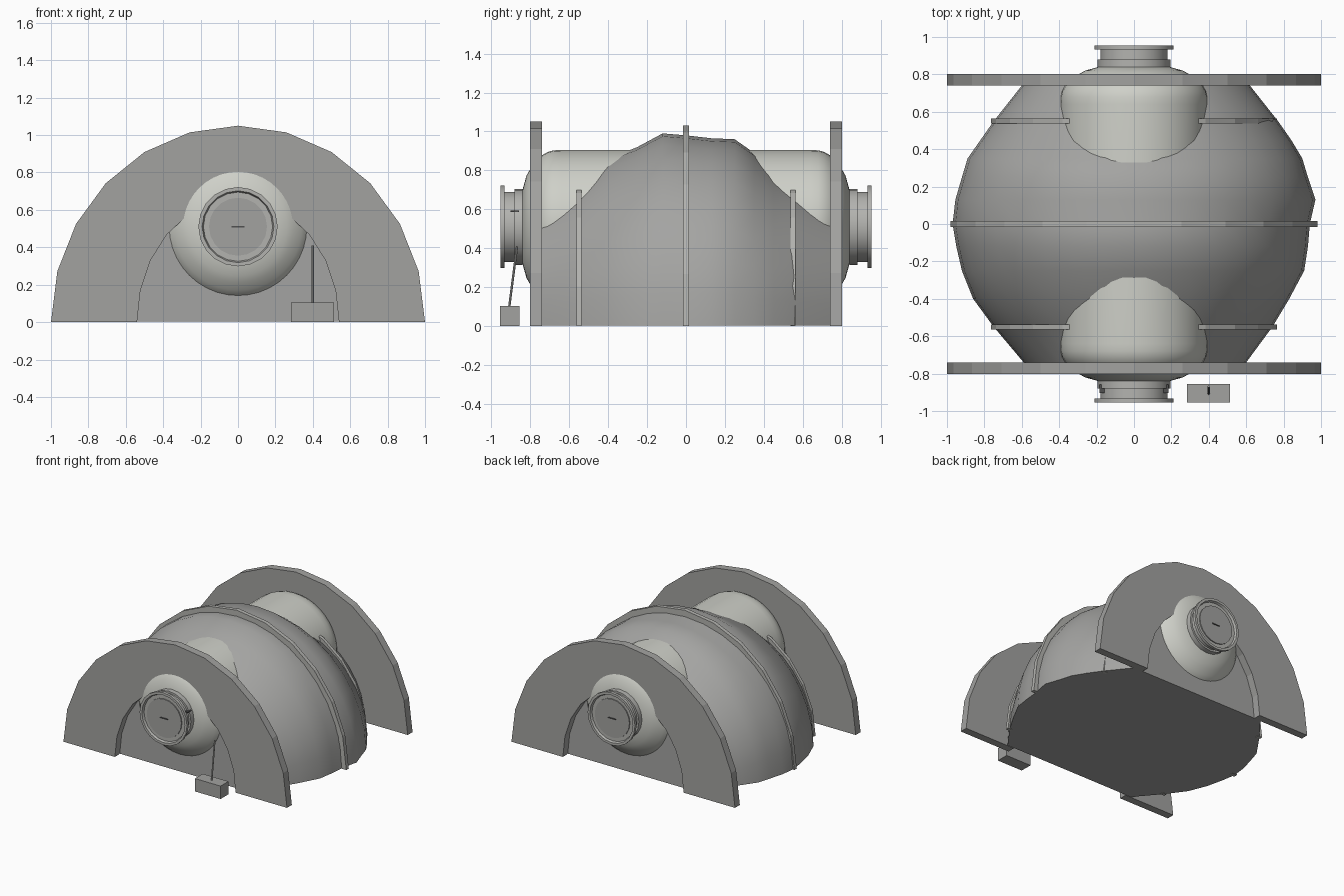
import bpy, bmesh, math
from mathutils import Vector

cube = bpy.data.objects.get("Cube")
if cube:
    bpy.data.objects.remove(cube)

AXIS_Z = 0.51      # height of the tank axis


def material(name, r, g, b):
    m = bpy.data.materials.new(name)
    m.use_nodes = True
    m.diffuse_color = (r, g, b, 1)
    m.node_tree.nodes["Principled BSDF"].inputs["Base Color"].default_value = (r, g, b, 1)
    return m


CONCRETE = material("grey concrete", 0.36, 0.36, 0.35)
SOIL = material("grey soil", 0.37, 0.37, 0.36)
SHELL = material("pale shell", 0.62, 0.63, 0.58)
METAL = material("rib metal", 0.45, 0.45, 0.43)
DARK = material("dark slot", 0.08, 0.08, 0.08)


def finish(name, bm, mat, smooth=None):
    bmesh.ops.recalc_face_normals(bm, faces=bm.faces)
    me = bpy.data.meshes.new(name)
    bm.to_mesh(me)
    bm.free()
    ob = bpy.data.objects.new(name, me)
    bpy.context.collection.objects.link(ob)
    me.materials.append(mat)
    if smooth:
        bpy.ops.object.select_all(action='DESELECT')
        ob.select_set(True)
        bpy.context.view_layer.objects.active = ob
        bpy.ops.object.shade_smooth_by_angle(angle=math.radians(smooth))
    return ob


def lathe(name, profile, mat, sides, smooth=None):
    """Turn (y, radius) points around the tank axis."""
    bm = bmesh.new()
    verts = [bm.verts.new((r, y, AXIS_Z)) for y, r in profile]
    edges = [bm.edges.new(p) for p in zip(verts, verts[1:])]
    bmesh.ops.spin(bm, geom=verts + edges, cent=(0, 0, AXIS_Z), axis=(0, 1, 0),
                   angle=math.tau, steps=sides)
    bmesh.ops.remove_doubles(bm, verts=bm.verts, dist=0.0005)
    return finish(name, bm, mat, smooth)


def hoop(name, y, thick, outer, inner, mat, n=12):
    """Half-round arch between two ellipses, standing on the ground."""
    bm = bmesh.new()
    rows = []
    for rx, rz in (outer, inner):
        rows.append([bm.verts.new((rx * math.cos(math.pi * i / n), y - thick / 2,
                                   rz * math.sin(math.pi * i / n))) for i in range(n + 1)])
    a, b = rows
    faces = [bm.faces.new((a[i], a[i + 1], b[i + 1], b[i])) for i in range(n)]
    ext = bmesh.ops.extrude_face_region(bm, geom=faces, use_keep_orig=True)
    bmesh.ops.translate(bm, vec=(0, thick, 0),
                        verts=[v for v in ext["geom"] if isinstance(v, bmesh.types.BMVert)])
    return finish(name, bm, mat)


def box(name, centre, size, mat):
    bm = bmesh.new()
    bmesh.ops.create_cube(bm, size=1)
    bmesh.ops.scale(bm, vec=size, verts=bm.verts)
    bmesh.ops.translate(bm, vec=centre, verts=bm.verts)
    return finish(name, bm, mat)


def rod(name, p, q, radius, mat):
    p, q = Vector(p), Vector(q)
    bm = bmesh.new()
    bmesh.ops.create_cone(bm, cap_ends=True, segments=8, radius1=radius, radius2=radius,
                          depth=(q - p).length)
    turn = (q - p).to_track_quat('Z', 'Y').to_matrix()
    bmesh.ops.rotate(bm, cent=(0, 0, 0), matrix=turn, verts=bm.verts)
    bmesh.ops.translate(bm, vec=(p + q) / 2, verts=bm.verts)
    return finish(name, bm, mat, 40)


# Earth mound: uneven half-ellipses (y, right width, left width, height)
SECTIONS = [(-.74, .59, .60, .64), (-.55, .75, .74, .74), (-.40, .86, .83, .86),
            (-.25, .92, .91, .92), (-.12, .95, .93, .99), (0, .97, .94, .98),
            (.13, .955, .97, .965), (.25, .92, .93, .96), (.35, .89, .90, .89),
            (.45, .82, .84, .80), (.55, .75, .77, .74), (.74, .60, .62, .64)]
bm = bmesh.new()
N = 18
rings = []
for y, right, left, h in SECTIONS:
    ring = []
    for i in range(N + 1):
        t = math.pi * i / N
        c, s = math.cos(t), math.sin(t)
        ring.append(bm.verts.new(((left if c > 0 else right) * c, y, max(h * s, 0.003))))
    rings.append(ring)
for a, b in zip(rings, rings[1:]):
    for i in range(N):
        bm.faces.new((a[i], a[i + 1], b[i + 1], b[i]))
    bm.faces.new((a[0], b[0], b[N], a[N]))
bm.faces.new(rings[0])
bm.faces.new(rings[-1])
finish("earth_mound", bm, SOIL, 35)

# Buried tank with domed ends
half = [(.64, .395), (.68, .393), (.71, .385), (.74, .368), (.77, .34), (.80, .297),
        (.82, .262), (.84, .19), (.848, .1), (.85, 0)]
lathe("tank", [(-y, r) for y, r in reversed(half)] + half, SHELL, 40, 40)

# End walls, ribs and docking ports
for s, end in ((-1, "front"), (1, "back")):
    hoop(end + "_wall", s * 0.771, 0.062, (1, 1.05), (0.54, 0.66), CONCRETE)
    hoop(end + "_rib", s * 0.55, 0.026, (0.765, 0.79), (0.725, 0.75), METAL)
    port = [(.84, 0), (.84, .195), (.88, .195), (.88, .18), (.932, .18), (.932, .212),
            (.954, .212), (.954, .192), (.936, .185), (.936, 0)]
    lathe(end + "_port", [(s * y, r) for y, r in port], METAL, 20, 25)
    hatch = [(.93, .155), (.944, .155), (.944, 0)]
    lathe(end + "_hatch", [(s * y, r) for y, r in hatch], CONCRETE, 20, 25)
    box(end + "_hatch_handle", (0, s * 0.946, AXIS_Z), (0.07, 0.008, 0.008), DARK)
hoop("middle_rib", 0, 0.032, (0.98, 1.03), (0.94, 0.97), METAL)

# Small latches on the sides of the front port
for side, x in (("right", -0.17), ("left", 0.17)):
    box(side + "_port_latch", (x, -0.88, 0.59), (0.03, 0.045, 0.008), DARK)

# Ground unit with its leaning mast
box("ground_unit", (0.398, -0.905, 0.052), (0.23, 0.1, 0.104), CONCRETE)
rod("unit_mast", (0.4, -0.908, 0.1), (0.4, -0.868, 0.41), 0.006, METAL)
